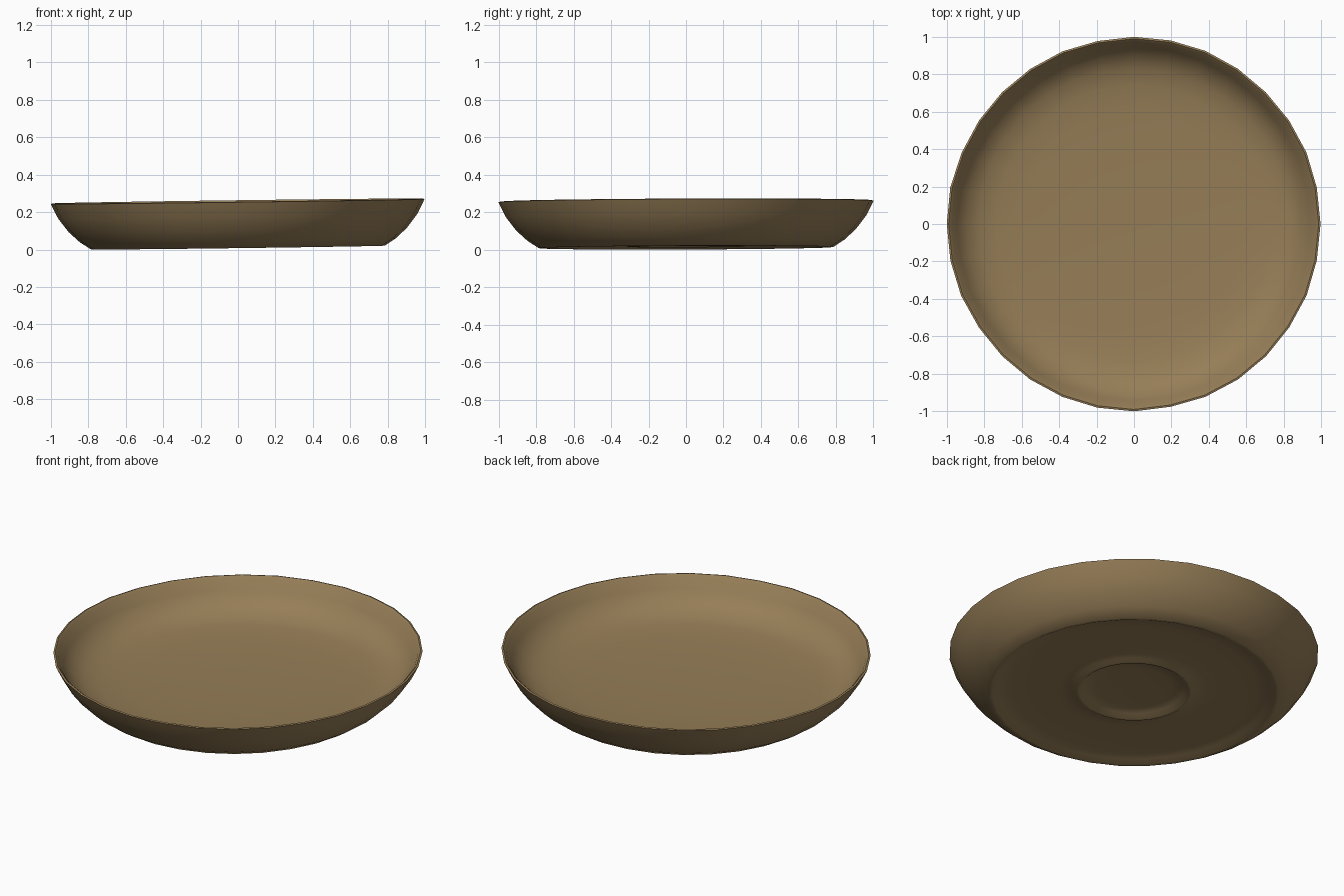
import bpy
import bmesh
import math
import random

old = bpy.data.objects.get("Cube")
if old:
    bpy.data.objects.remove(old, do_unlink=True)

random.seed(4)
SEGMENTS = 32

# Single earthy clay colour
clay = bpy.data.materials.new("brown_clay")
clay.use_nodes = True
colour = (0.305, 0.208, 0.096, 1)
clay.diffuse_color = colour
shader = clay.node_tree.nodes["Principled BSDF"]
shader.inputs["Base Color"].default_value = colour
shader.inputs["Roughness"].default_value = 0.8

# Closed section (radius, height): underside, foot ring, wall, lip, bowl
profile = [
    (0, 0.046), (0.2, 0.045), (0.27, 0.04), (0.297, 0.019),     # central hollow
    (0.31, 0.019), (0.335, 0.032), (0.4, 0.037), (0.66, 0.036),  # underside
    (0.735, 0.03), (0.768, 0.014), (0.785, 0.014),              # foot
    (0.845, 0.053), (0.905, 0.108), (0.96, 0.18), (1.0, 0.26),  # outer wall
    (0.99, 0.263), (0.976, 0.25),                               # rounded lip
    (0.945, 0.192), (0.895, 0.137), (0.83, 0.1),                # inner wall
    (0.74, 0.08), (0.6, 0.069), (0.35, 0.06), (0, 0.057),       # bowl floor
]

bm = bmesh.new()
wobble = [random.uniform(-0.004, 0.002) for _ in range(SEGMENTS)]


def make_ring(radius, height):
    """One ring of the hand-thrown dish, leaning slightly to one side."""
    verts = []
    for i in range(SEGMENTS if radius else 1):
        angle = math.tau * i / SEGMENTS
        r = radius * (1 + wobble[i] * radius ** 4)
        x, y = r * math.cos(angle), r * math.sin(angle)
        verts.append(bm.verts.new((x, y, height + 0.013 * x + 0.004 * y)))
    return verts


rings = [make_ring(r, z) for r, z in profile]
for a, b in zip(rings, rings[1:]):
    for i in range(SEGMENTS):
        j = (i + 1) % SEGMENTS
        if len(a) == 1:
            bm.faces.new((a[0], b[j], b[i]))
        elif len(b) == 1:
            bm.faces.new((a[i], a[j], b[0]))
        else:
            bm.faces.new((a[i], a[j], b[j], b[i]))
bmesh.ops.recalc_face_normals(bm, faces=bm.faces)

# Rest the lowest point on the ground
lowest = min(v.co.z for v in bm.verts)
for v in bm.verts:
    v.co.z -= lowest

mesh = bpy.data.meshes.new("shallow_dish")
bm.to_mesh(mesh)
bm.free()
mesh.materials.append(clay)
dish = bpy.data.objects.new("shallow_dish", mesh)
bpy.context.collection.objects.link(dish)

# Smooth clay with crisp lip and foot edges
bpy.ops.object.select_all(action="DESELECT")
dish.select_set(True)
bpy.context.view_layer.objects.active = dish
bpy.ops.object.shade_smooth_by_angle(angle=math.radians(45))
